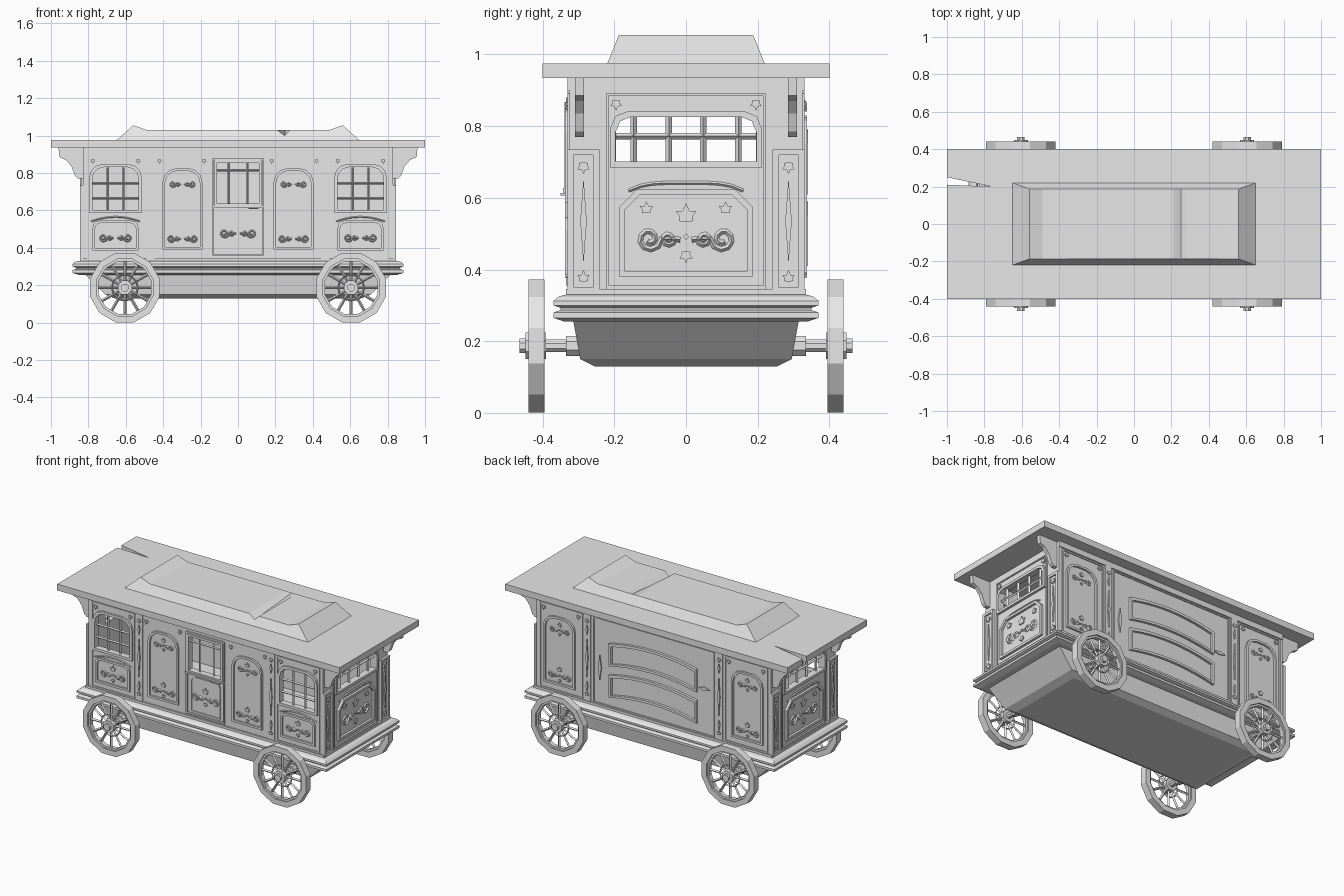
import bpy, bmesh
from math import pi, sin, cos, radians
from mathutils import Matrix

cube = bpy.data.objects.get("Cube")
if cube:
    bpy.data.objects.remove(cube, do_unlink=True)

grey = bpy.data.materials.new("plain grey")
grey.use_nodes = True
grey.diffuse_color = (0.8, 0.8, 0.8, 1)
grey.node_tree.nodes["Principled BSDF"].inputs["Base Color"].default_value = (0.8, 0.8, 0.8, 1)

FRONT, RIGHT_END, BACK, LEFT_END = 0, 90, 180, 270
ENDS = (RIGHT_END, LEFT_END)
LONG, SHORT = 0.325, 0.83      # outer wall distances from the centre


def finish(name, bm):
    bmesh.ops.remove_doubles(bm, verts=bm.verts, dist=0.00002)
    bmesh.ops.recalc_face_normals(bm, faces=bm.faces)
    mesh = bpy.data.meshes.new(name)
    bm.to_mesh(mesh)
    bm.free()
    mesh.materials.append(grey)
    obj = bpy.data.objects.new(name, mesh)
    bpy.context.collection.objects.link(obj)
    return obj


def place(side, dist):
    """Wall plane: u runs to the viewer's right, z up, depth outward."""
    if side is None:
        return Matrix.Translation((0, 0, dist))
    turn = Matrix.Rotation(radians(side), 4, 'Z') @ Matrix.Rotation(pi / 2, 4, 'X')
    return turn @ Matrix.Translation((0, 0, dist))


def from_curve(name, paths, matrix, closed, **settings):
    curve = bpy.data.curves.new(name, 'CURVE')
    curve.dimensions = '2D' if closed else '3D'
    for key, value in settings.items():
        setattr(curve, key, value)
    for path in paths:
        spline = curve.splines.new('POLY')
        spline.points.add(len(path) - 1)
        for point, (u, v) in zip(spline.points, path):
            point.co = (u, v, 0, 1)
        spline.use_cyclic_u = closed
    temp = bpy.data.objects.new(name, curve)
    bpy.context.collection.objects.link(temp)
    graph = bpy.context.evaluated_depsgraph_get()
    mesh = bpy.data.meshes.new_from_object(temp.evaluated_get(graph))
    bm = bmesh.new()
    bm.from_mesh(mesh)
    bm.transform(matrix)
    bpy.data.objects.remove(temp, do_unlink=True)
    bpy.data.curves.remove(curve)
    bpy.data.meshes.remove(mesh)
    for face in bm.faces:
        face.smooth = False
        face.material_index = 0
    return finish(name, bm)


def plate(name, side, dist, loops, thick):
    """Extruded flat shape; nested loops become holes."""
    return from_curve(name, loops, place(side, dist + thick / 2), True,
                      fill_mode='BOTH', extrude=thick / 2)


def stroke(name, side, dist, paths, radius):
    return from_curve(name, paths, place(side, dist), False, fill_mode='FULL',
                      bevel_depth=radius, bevel_resolution=0, use_fill_caps=True)


def rect(u0, u1, z0, z1):
    return [(u0, z0), (u1, z0), (u1, z1), (u0, z1)]


def arch(cu, z0, hw, h, c, n=3):
    """Panel outline with rounded or cut upper corners."""
    arc = [(hw - c + c * cos(a), z0 + h - c + c * sin(a))
           for a in (pi / 2 * i / n for i in range(n + 1))]
    right = [(hw, z0)] + arc
    return [(cu + u, z) for u, z in right] + [(cu - u, z) for u, z in reversed(right)]


def frame(name, side, dist, cu, z0, hw, h, c, border, thick, n=3):
    plate(name, side, dist, [arch(cu, z0, hw, h, c, n),
          arch(cu, z0 + border, hw - border, h - 2 * border, max(c - border * 0.5, 0.001), n)], thick)


def ngon(n, r, cu=0, cz=0, start=0.0):
    return [(cu + r * cos(start + 2 * pi * i / n), cz + r * sin(start + 2 * pi * i / n)) for i in range(n)]


def leaf(cu, cz, s, up=1):
    radii = (1, 0.5, 0.85, 0.45, 0.6, 0.4)
    half = [(r * s * sin(pi * i / 6), r * s * cos(pi * i / 6) * up) for i, r in enumerate(radii)]
    return [(cu + u, cz + z) for u, z in half] + [(cu - u, cz + z) for u, z in reversed(half[1:])]


def diamond(cu, cz, w, h):
    return [(cu - w, cz), (cu, cz - h), (cu + w, cz), (cu, cz + h)]


def curl(cu, cz, s, m, up, reach, size):
    path = [(cu + m * 0.12 * s, cz - 0.1 * s * up)]
    for i in range(13):
        a, r = pi + 2.7 * pi * i / 12, size * s * (1 - 0.06 * i)
        path.append((cu + m * (reach * s + r * cos(a)), cz + (r * sin(a) - 0.08 * s) * up))
    return path


def ornament(name, side, dist, cu, cz, s, up=1, corners=False):
    """Leaf and scroll carving of half width s."""
    shapes = [leaf(cu, cz + 0.36 * s * up, 0.28 * s, up), diamond(cu, cz - 0.04 * s * up, 0.06 * s, 0.07 * s),
              leaf(cu, cz - 0.4 * s * up, 0.18 * s, -up)]
    if corners:
        shapes += [leaf(cu + m * 0.8 * s, cz + 0.5 * s, 0.18 * s) for m in (-1, 1)]
    plate(name + "_leaves", side, dist, shapes, 0.007)
    stroke(name + "_scrolls", side, dist + 0.002,
           [curl(cu, cz, s, m, up, *k) for m in (-1, 1) for k in ((0.74, 0.25), (0.36, 0.14))], 0.055 * s)


def loft(name, rings):
    """Stack of rectangles (half x, half y, z)."""
    bm = bmesh.new()
    rows = [[bm.verts.new((sx * hx, sy * hy, z)) for sx, sy in ((-1, -1), (1, -1), (1, 1), (-1, 1))]
            for hx, hy, z in rings]
    bm.faces.new(rows[0])
    bm.faces.new(rows[-1])
    for a, b in zip(rows, rows[1:]):
        for i in range(4):
            j = (i + 1) % 4
            bm.faces.new((a[i], a[j], b[j], b[i]))
    finish(name, bm)


# Undercarriage and stepped base moulding
loft("undercarriage", [(0.66, 0.255, 0.13), (0.71, 0.295, 0.15), (0.82, 0.315, 0.26)])
loft("base_moulding", [(0.85, 0.34, 0.255), (0.885, 0.37, 0.265), (0.885, 0.37, 0.28), (0.865, 0.35, 0.287),
                       (0.865, 0.35, 0.293), (0.885, 0.37, 0.3), (0.885, 0.37, 0.312),
                       (0.87, 0.355, 0.325), (0.845, 0.335, 0.33), (0.845, 0.335, 0.345)])

# Roof slab with a split edge, and the raised top with upturned ends
plate("roof_slab", None, 0.935, [[(-1, -0.4), (1, -0.4), (1, 0.4), (-1, 0.4), (-1, 0.25), (-0.76, 0.2), (-1, 0.21)]], 0.04)
bm = bmesh.new()
crest = [(-0.56, 1.055), (-0.49, 1.03), (0.21, 1.03), (0.25, 1.0), (0.28, 1.03), (0.49, 1.03), (0.56, 1.055)]
front = [bm.verts.new((x, -0.187, z)) for x, z in crest]
rear = [bm.verts.new((x, 0.187, max(z, 1.03))) for x, z in crest]
foot = [bm.verts.new((x, y, 0.974)) for x, y in ((-0.65, -0.22), (0.65, -0.22), (0.65, 0.22), (-0.65, 0.22))]
for i in range(len(crest) - 1):
    bm.faces.new((front[i], front[i + 1], rear[i + 1], rear[i]))
bm.faces.new([foot[0], foot[1]] + front[::-1])
bm.faces.new([foot[2], foot[3]] + rear)
bm.faces.new((foot[0], front[0], rear[0], foot[3]))
bm.faces.new((foot[1], foot[2], rear[-1], front[-1]))
finish("raised_roof", bm)

# Walls with real window openings
bays = (-0.655, 0.655)
plate("front_wall", FRONT, LONG - 0.03, [rect(-SHORT, SHORT, 0.34, 0.936), rect(-0.115, 0.115, 0.635, 0.855)]
      + [arch(c, 0.6, 0.125, 0.235, 0.06) for c in bays], 0.03)
plate("back_wall", BACK, LONG - 0.03, [rect(-SHORT, SHORT, 0.34, 0.936)], 0.03)
for side in ENDS:
    plate("end_wall", side, SHORT - 0.03, [rect(-0.295, 0.295, 0.34, 0.936), arch(0, 0.7, 0.195, 0.13, 0.04, 2)], 0.03)

# Front bays: windows and carved lower panels
for c in bays:
    frame("window_frame", FRONT, LONG, c, 0.585, 0.14, 0.262, 0.07, 0.016, 0.012)
    bars = [[(c + u, 0.6), (c + u, 0.83)] for u in (-0.042, 0.042)]
    bars += [[(c - 0.125, z), (c + 0.125, z)] for z in (0.665, 0.745)]
    stroke("window_bars", FRONT, LONG - 0.012, bars, 0.007)
    frame("lower_panel_frame", FRONT, LONG, c, 0.385, 0.122, 0.16, 0.035, 0.013, 0.012)
    ornament("lower_carving", FRONT, LONG, c, 0.46, 0.088)
    stroke("brow_moulding", FRONT, LONG, [[(c + 0.13 * t / 4, 0.565 - 0.0015 * t * t) for t in range(-4, 5)]], 0.004)

# Frames, pilasters and corner leaves shared by both long sides
for side in (FRONT, BACK):
    plate("cornice", side, LONG, [rect(-SHORT, SHORT, 0.9, 0.936)], 0.006)
    for m in (-1, 1):
        frame("bay_frame", side, LONG, m * 0.655, 0.345, 0.153, 0.548, 0.002, 0.009, 0.006, 1)
        plate("corner_leaves", side, LONG, [leaf(m * 0.655 + k * 0.122, 0.865, 0.018, -1) for k in (-1, 1)], 0.01)
        u = m * 0.467
        plate("pilaster", side, LONG, [rect(u - 0.022, u + 0.022, 0.345, 0.9)], 0.006)
        plate("pilaster_carving", side, LONG + 0.006, [leaf(u, 0.86, 0.019, -1), leaf(u, 0.385, 0.019)]
              + [diamond(u, z, 0.008, h) for z, h in ((0.44, 0.03), (0.62, 0.12), (0.8, 0.03))], 0.007)

# Arched carved panels, two at the front and two at the back
for side, centre, half in ((FRONT, 0.297, 0.107), (BACK, 0.665, 0.112)):
    for c in (-centre, centre):
        frame("arched_panel_frame", side, LONG, c, 0.39, half, 0.435, 0.075, 0.013, 0.012)
        ornament("upper_carving", side, LONG, c, 0.745, 0.07)
        ornament("bottom_carving", side, LONG, c, 0.455, 0.082)
plate("panel_corner_leaves", FRONT, LONG, [leaf(m * u, 0.865, 0.018, -1) for m in (-1, 1) for u in (0.18, 0.42)], 0.01)

# Door with hatch window, ledge and handle
frame("door_frame", FRONT, LONG, 0, 0.355, 0.137, 0.525, 0.002, 0.01, 0.01, 1)
frame("hatch_frame", FRONT, LONG, 0, 0.622, 0.126, 0.246, 0.002, 0.014, 0.014, 1)
stroke("hatch_bars", FRONT, LONG - 0.012, [[(u, 0.63), (u, 0.86)] for u in (-0.05, 0.05)]
       + [[(-0.115, 0.815), (0.115, 0.815)]], 0.006)
plate("door_ledge", FRONT, LONG, [rect(-0.137, 0.137, 0.615, 0.626)], 0.018)
plate("door_handle", FRONT, LONG, [rect(0.055, 0.11, 0.606, 0.613)], 0.025)
frame("door_panel", FRONT, LONG, 0, 0.375, 0.105, 0.225, 0.03, 0.006, 0.006)
ornament("door_carving", FRONT, LONG, 0, 0.485, 0.098)

# Back centre: two bowed bands and spindles
frame("back_centre_frame", BACK, LONG, 0, 0.345, 0.43, 0.548, 0.002, 0.008, 0.006, 1)
steps = [i / 5 - 1 for i in range(11)]


def band(z0, z1, hw):
    return [(hw * t, z0 + 0.035 * (1 - t * t)) for t in steps] + [(hw * t, z1 + 0.035 * (1 - t * t)) for t in steps[::-1]]


for z in (0.41, 0.61):
    plate("bowed_band_frame", BACK, LONG, [band(z, z + 0.145, 0.31), band(z + 0.016, z + 0.129, 0.294)], 0.016)
plate("back_spindles", BACK, LONG, [diamond(-0.38, 0.58, 0.012, 0.08), diamond(0.36, 0.64, 0.04, 0.012)], 0.008)

# End walls: barred window, carved panel, corner pilasters
for side in ENDS:
    frame("end_window_frame", side, SHORT, 0, 0.685, 0.212, 0.157, 0.05, 0.016, 0.016, 2)
    stroke("end_window_bars", side, SHORT - 0.012, [[(u, 0.695), (u, 0.835)] for u in (-0.146, -0.048, 0.048, 0.146)]
           + [[(-0.2, 0.772), (0.2, 0.772)]], 0.009)
    frame("end_panel_frame", side, SHORT, 0, 0.38, 0.185, 0.245, 0.05, 0.015, 0.015, 1)
    ornament("end_carving", side, SHORT, 0, 0.497, 0.138, 1, True)
    stroke("end_brow", side, SHORT, [[(0.16 * t, 0.642 - 0.022 * t ** 4) for t in steps]], 0.005)
    frame("end_centre_frame", side, SHORT, 0, 0.345, 0.222, 0.548, 0.002, 0.007, 0.006, 1)
    plate("end_corner_leaves", side, SHORT, [leaf(m * 0.195, 0.865, 0.022, -1) for m in (-1, 1)], 0.01)
    plate("end_sill", side, SHORT, [rect(-0.215, 0.215, 0.345, 0.355)], 0.01)
    for m in (-1, 1):
        u = m * 0.286
        plate("end_pilaster", side, SHORT, [rect(u - 0.044, u + 0.044, 0.335, 0.735)], 0.006)
        frame("end_pilaster_frame", side, SHORT, u, 0.335, 0.044, 0.4, 0.002, 0.016, 0.016, 1)
        plate("end_pilaster_carving", side, SHORT + 0.006, [leaf(u, 0.69, 0.024, -1), leaf(u, 0.375, 0.024),
              diamond(u, 0.535, 0.009, 0.12)], 0.008)

# Roof brackets and wheels, mirrored to all four corners
for side in (FRONT, BACK):
    for m in (-1, 1):
        plate("roof_bracket", side, 0.285, [[(m * u, z) for u, z in ((0.825, 0.937), (0.96, 0.937), (0.955, 0.885),
              (0.92, 0.87), (0.89, 0.835), (0.872, 0.785), (0.855, 0.77), (0.825, 0.77))]], 0.025)
        c, z, turn = m * 0.605, 0.187, pi / 12
        plate("wheel_rim", side, 0.395, [ngon(12, 0.192, c, z, turn), ngon(12, 0.157, c, z, turn)], 0.045)
        plate("wheel_inner_ring", side, 0.404, [ngon(12, 0.158, c, z, turn), ngon(12, 0.145, c, z, turn)], 0.026)
        stroke("wheel_spokes", side, 0.417, [[(c, z), p] for p in ngon(12, 0.152, c, z)], 0.008)
        stroke("spoke_ring", side, 0.42, [ngon(12, 0.07, c, z) + [(c + 0.07, z)]], 0.005)
        for part, dist, r, t in (("wheel_hub", 0.39, 0.04, 0.058), ("hub_cap", 0.44, 0.022, 0.025),
                                 ("axle", 0.28, 0.019, 0.12), ("axle_collar", 0.28, 0.03, 0.055)):
            plate(part, side, dist, [ngon(8, r, c, z, pi / 8)], t)
